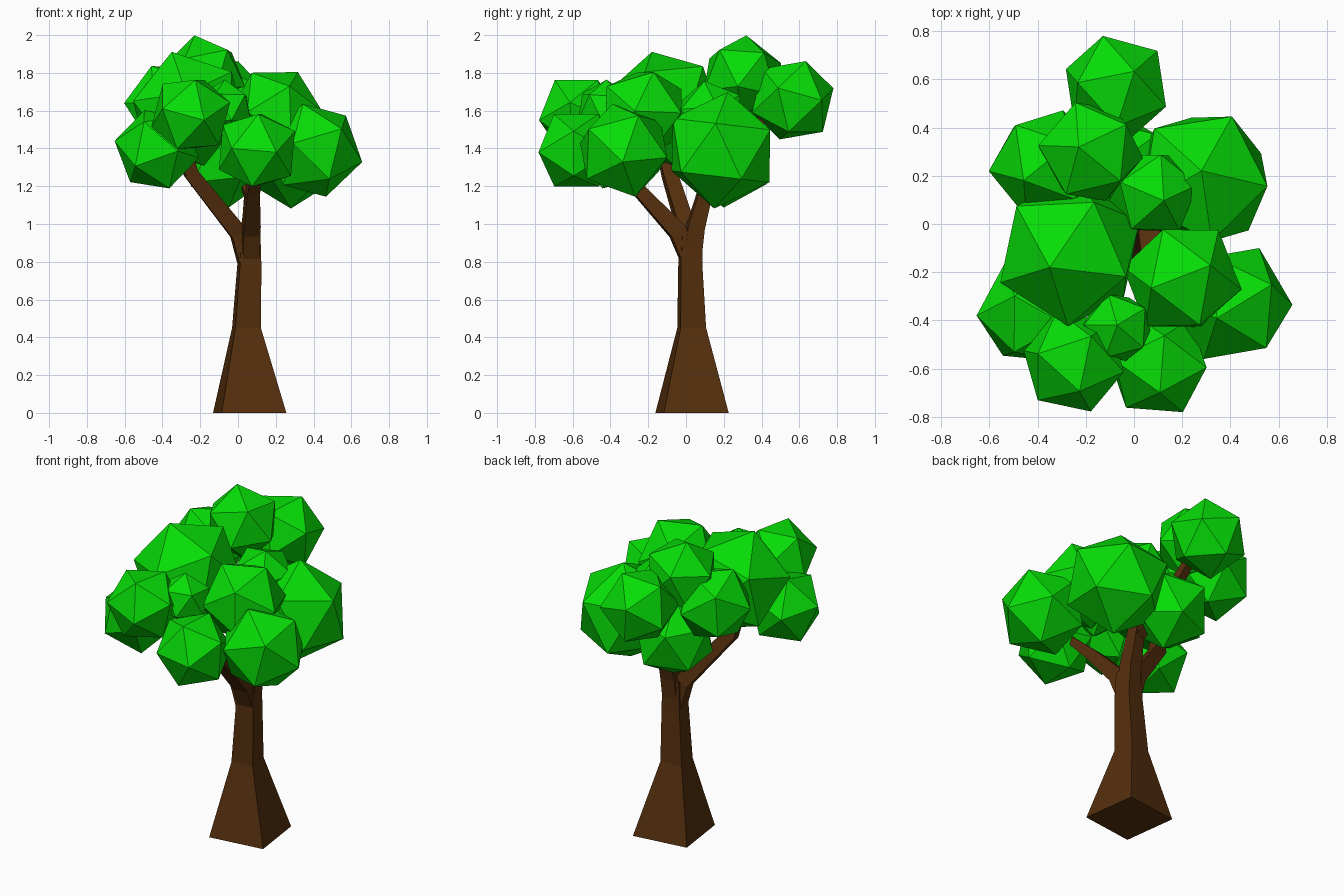
import bpy, bmesh
from math import sqrt, cos, sin, radians
from mathutils import Vector, Matrix

if "Cube" in bpy.data.objects:
    bpy.data.objects.remove(bpy.data.objects["Cube"])


def material(name, color):
    m = bpy.data.materials.new(name)
    m.diffuse_color = color
    m.use_nodes = True
    m.node_tree.nodes["Principled BSDF"].inputs["Base Color"].default_value = m.diffuse_color
    return m


LEAF = material("leaf_green", (0.002, 0.72, 0.002, 1))
BARK = material("bark_brown", (0.09, 0.028, 0.004, 1))


def finish(bm, name, mat):
    bmesh.ops.recalc_face_normals(bm, faces=bm.faces)
    me = bpy.data.meshes.new(name)
    bm.to_mesh(me)
    bm.free()
    me.materials.append(mat)
    ob = bpy.data.objects.new(name, me)
    bpy.context.collection.objects.link(ob)
    return ob


def limb(name, path, twist=7.5):
    """Four-sided tapering limb; path is a list of (centre, half width)."""
    bm = bmesh.new()
    pts = [Vector(p) for p, _ in path]
    rings = []
    for i, (c, (_, r)) in enumerate(zip(pts, path)):
        t = pts[min(i + 1, len(pts) - 1)] - pts[max(i - 1, 0)]
        if i == 0:
            t = Vector((0, 0, 1))
        rot = Vector((0, 0, 1)).rotation_difference(t.normalized())
        ring = []
        for k in range(4):
            a = radians(45 + 90 * k + twist)
            off = Vector((cos(a), sin(a), 0)) * r * sqrt(2)
            ring.append(bm.verts.new(c + rot @ off))
        rings.append(ring)
    for a, b in zip(rings, rings[1:]):
        for k in range(4):
            bm.faces.new((a[k], a[(k + 1) % 4], b[(k + 1) % 4], b[k]))
    bm.faces.new(rings[0])
    bm.faces.new(rings[-1])
    return finish(bm, name, BARK)


def frame(a, b):
    """Orthonormal frame with x along a and y towards b."""
    x = a.normalized()
    z = x.cross(b).normalized()
    return Matrix((x, z.cross(x), z)).transposed()


def clump(name, centre, r, v1, v2):
    """Icosahedron with one corner pointing to v1 and a neighbour to v2."""
    bm = bmesh.new()
    bmesh.ops.create_icosphere(bm, subdivisions=1, radius=r)
    bm.verts.ensure_lookup_table()
    p = bm.verts[0]
    q = p.link_edges[0].other_vert(p)
    c = Vector(centre)
    rot = frame(Vector(v1) - c, Vector(v2) - c) @ frame(p.co, q.co).transposed()
    bmesh.ops.transform(bm, verts=bm.verts, matrix=Matrix.Translation(c) @ rot.to_4x4())
    return finish(bm, name, LEAF)


# Trunk with flared foot
limb("trunk", [((.062, .032, 0), .173), ((.045, .03, .45), .068),
               ((.06, .023, .78), .057), ((.06, .027, .96), .052)])

# Forking branches, rooted inside the trunk
limb("branch_front", [((.065, .02, .80), .045), ((.068, -.045, .96), .046),
                      ((.08, -.25, 1.18), .034), ((.11, -.45, 1.38), .02)])
limb("branch_left", [((.055, .02, .76), .045), ((.005, .01, .95), .045),
                     ((-.25, -.09, 1.27), .037), ((-.3, -.15, 1.5), .025)])
limb("branch_right", [((.065, .03, .80), .045), ((.07, .05, .98), .045),
                      ((.075, .11, 1.2), .035), ((.15, .16, 1.4), .025)])
limb("branch_back", [((.07, .1, 1.15), .035), ((-.05, .3, 1.45), .028),
                     ((-.07, .5, 1.65), .02)])

# Foliage: centre, radius, one corner, a neighbouring corner
CLUMPS = {
    "back":        ((-.075, .565, 1.655), .231, (-.13, .785, 1.72), (.02, .61, 1.88)),
    "crown":       ((-.18, .30, 1.78), .225, (-.23, .32, 2.0), (-.24, .51, 1.83)),
    "back_left":   ((-.37, .25, 1.63), .235, (-.6, .22, 1.64), (-.48, .41, 1.75)),
    "back_right":  ((.28, .185, 1.39), .31, (.28, .22, 1.69), (.415, .46, 1.48)),
    "inner_right": ((.08, .13, 1.57), .195, (.12, .10, 1.74), (.23, .16, 1.6)),
    "right_top":   ((.20, -.225, 1.59), .25, (.32, -.17, 1.81), (.36, -.02, 1.6)),
    "left_top":    ((-.265, -.115, 1.61), .32, (-.35, -.18, 1.91), (-.5, .11, 1.7)),
    "left":        ((-.43, -.37, 1.395), .228, (-.655, -.38, 1.44), (-.5, -.3, 1.6)),
    "front_left":  ((-.25, -.57, 1.58), .222, (-.18, -.775, 1.55), (-.36, -.73, 1.6)),
    "front_small": ((-.07, -.43, 1.61), .155, (-.07, -.42, 1.76), (.02, -.5, 1.65)),
    "front_right": ((.10, -.58, 1.39), .226, (.2, -.775, 1.38), (-.03, -.775, 1.4)),
    "right":       ((.405, -.33, 1.39), .26, (.65, -.335, 1.33), (.56, -.25, 1.58)),
    "back_low":    ((-.07, .22, 1.335), .25, (-.05, .2, 1.09), (-.2, .3, 1.2)),
}
for key, args in CLUMPS.items():
    clump("foliage_" + key, *args)
